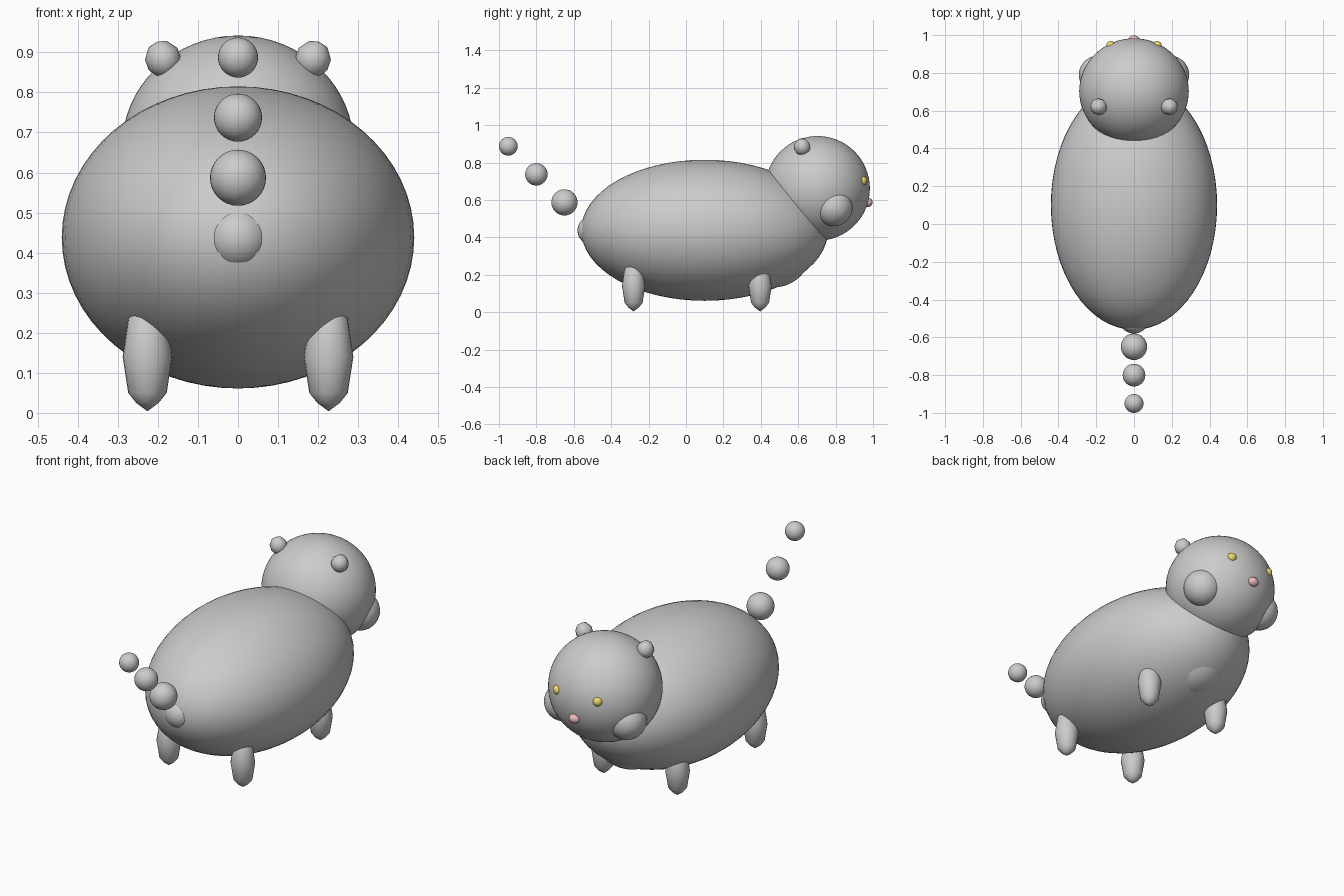
import bpy, bmesh, math

if "Cube" in bpy.data.objects:
    bpy.data.objects.remove(bpy.data.objects["Cube"])


def material(name, color):
    m = bpy.data.materials.new(name)
    m.diffuse_color = (*color, 1)
    m.use_nodes = True
    m.node_tree.nodes["Principled BSDF"].inputs["Base Color"].default_value = m.diffuse_color
    return m


def ball(name, loc, size, segs=48, rings=24, mat=None):
    bpy.ops.mesh.primitive_uv_sphere_add(segments=segs, ring_count=rings, radius=1, location=loc)
    ob = bpy.context.object
    ob.name = name
    ob.scale = size
    bpy.ops.object.transform_apply(location=False, rotation=False, scale=True)
    bpy.ops.object.shade_smooth()
    if mat:
        ob.data.materials.append(mat)
    return ob


def lathe(name, profile, loc, tilt=0, steps=24):
    # revolve a radius/height profile about z
    bm = bmesh.new()
    vs = [bm.verts.new((r, 0, z)) for r, z in profile]
    es = [bm.edges.new(p) for p in zip(vs, vs[1:])]
    bmesh.ops.spin(bm, geom=vs + es, cent=(0, 0, 0), axis=(0, 0, 1), angle=2 * math.pi, steps=steps)
    bmesh.ops.remove_doubles(bm, verts=bm.verts, dist=1e-5)
    bmesh.ops.recalc_face_normals(bm, faces=bm.faces)
    me = bpy.data.meshes.new(name)
    bm.to_mesh(me)
    bm.free()
    ob = bpy.data.objects.new(name, me)
    bpy.context.collection.objects.link(ob)
    ob.location = loc
    ob.rotation_euler.y = tilt
    me.shade_smooth()
    return ob


yellow = material("eye_yellow", (0.85, 0.7, 0.15))
pink = material("nose_pink", (0.85, 0.5, 0.5))

# Torso, chest and head
ball("body", (0, 0.1, 0.438), (0.44, 0.66, 0.377), 64, 32)
ball("chest", (0, 0.47, 0.333), (0.2, 0.2, 0.2))
ball("head", (0, 0.703, 0.662), (0.29, 0.28, 0.28), 64, 32)
ball("nose", (0, 0.973, 0.587), (0.03, 0.025, 0.025), 24, 12, pink)

leg_profile = [(0, 0.004), (0.028, 0.025), (0.048, 0.05), (0.062, 0.14),
               (0.048, 0.235), (0.028, 0.26), (0, 0.28)]
ear_profile = [(0, -0.048), (0.024, -0.04), (0.043, -0.014),
               (0.043, 0.014), (0.024, 0.04), (0, 0.046)]

# Paired parts
for s, side in ((-1, "left"), (1, "right")):
    ball(f"cheek_{side}", (s * 0.192, 0.79, 0.56), (0.1, 0.1, 0.1))
    ball(f"eye_{side}", (s * 0.122, 0.944, 0.702), (0.025, 0.025, 0.025), 24, 12, yellow)
    lathe(f"ear_{side}", ear_profile, (s * 0.187, 0.621, 0.883), s * math.radians(20), 12)
    for y, end in ((0.396, "front"), (-0.28, "back")):
        lathe(f"{end}_leg_{side}", leg_profile, (s * 0.226, y, 0))

# Tail of shrinking balls
for i in range(4):
    r = 0.08 - 0.01 * i
    ball(f"tail_ball_{i + 1}", (0, -0.5 - 0.15 * i, 0.437 + 0.15 * i), (r, r, r), 32, 16)
